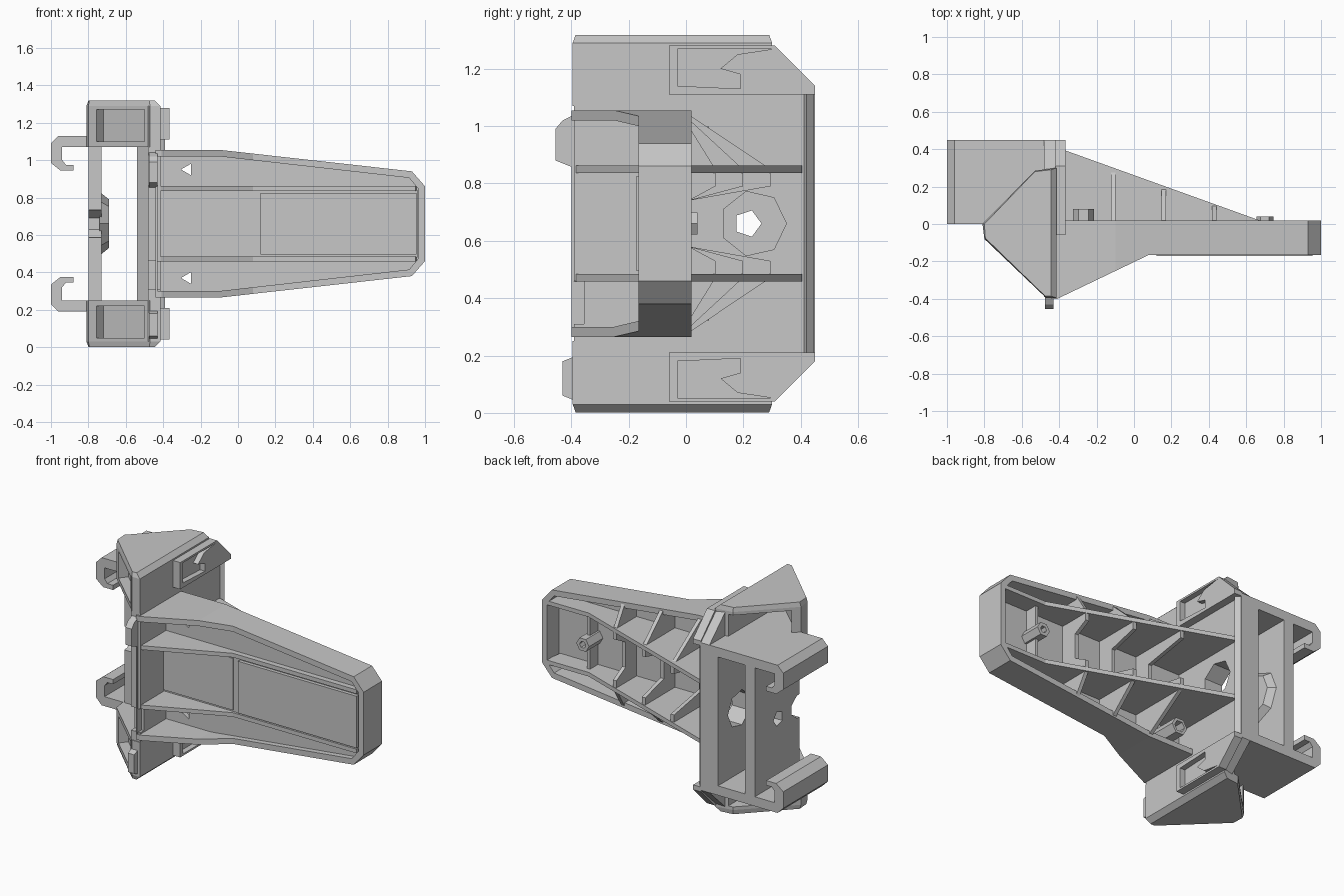
import bpy, bmesh, math

if "Cube" in bpy.data.objects:
    bpy.data.objects.remove(bpy.data.objects["Cube"])

GREY = (0.57, 0.57, 0.57, 1)
mat = bpy.data.materials.new("light grey")
mat.use_nodes = True
mat.diffuse_color = GREY
mat.node_tree.nodes["Principled BSDF"].inputs["Base Color"].default_value = GREY

MID = 0.66  # mirror height


def place(axis, p, d):
    """Point p of a profile lifted to depth d along the axis."""
    return {"x": (d, p[0], p[1]), "y": (p[0], d, p[1]), "z": (p[0], p[1], d)}[axis]


def prism(name, axis, pts, a, b, flip=False, end=None):
    """Extrude a profile from a to b; end is an optional second profile."""
    bm = bmesh.new()
    lo = [bm.verts.new(place(axis, p, a)) for p in pts]
    hi = [bm.verts.new(place(axis, p, b)) for p in (end or pts)]
    bm.faces.new(lo)
    bm.faces.new(hi)
    n = len(pts)
    for i in range(n):
        j = (i + 1) % n
        bm.faces.new((lo[i], lo[j], hi[j], hi[i]))
    return finish(name, bm, flip)


def ring(name, axis, outer, inner, a, b, flip=False):
    """Extrude the band between two matching loops."""
    bm = bmesh.new()
    loops = [[bm.verts.new(place(axis, p, d)) for p in pts]
             for pts, d in ((outer, a), (outer, b), (inner, b), (inner, a))]
    n = len(outer)
    for k in range(4):
        for i in range(n):
            j = (i + 1) % n
            p, q = loops[k], loops[(k + 1) % 4]
            bm.faces.new((p[i], p[j], q[j], q[i]))
    return finish(name, bm, flip)


def finish(name, bm, flip):
    if flip:
        for v in bm.verts:
            v.co.z = 2 * MID - v.co.z
    bmesh.ops.recalc_face_normals(bm, faces=bm.faces)
    me = bpy.data.meshes.new(name)
    bm.to_mesh(me)
    bm.free()
    me.materials.append(mat)
    ob = bpy.data.objects.new(name, me)
    bpy.context.collection.objects.link(ob)
    return ob


def box(name, x, y, z, flip=False):
    pts = [(x[0], y[0]), (x[1], y[0]), (x[1], y[1]), (x[0], y[1])]
    return prism(name, "z", pts, z[0], z[1], flip)


def circle(u, v, r, n, turn=0.0):
    return [(u + r * math.cos(turn + math.tau * i / n),
             v + r * math.sin(turn + math.tau * i / n)) for i in range(n)]


def cut(ob, cutter):
    mod = ob.modifiers.new("cut", "BOOLEAN")
    mod.object, mod.operation, mod.solver = cutter, "DIFFERENCE", "EXACT"
    bpy.context.view_layer.objects.active = ob
    bpy.ops.object.modifier_apply(modifier=mod.name)
    bpy.data.objects.remove(cutter)


def mirrored(half):
    return half + [(u, 2 * MID - v) for u, v in reversed(half)]


# Arm: rim with flared front, recessed web, raised centre panels
outer = mirrored([(-.44, 1.055), (-.1, 1.055), (.93, .94), (1, .86)])
inner = mirrored([(-.43, 1.02), (-.1, 1.02), (.915, .905), (.965, .845)])
rim = ring("arm_rim", "y", outer, inner, -.4, .02)
cut(rim, prism("rim_cutter", "z",
               [(-.41, -.4), (.08, -.165), (1.1, -.165), (1.1, -.5), (-.5, -.5), (-.5, -.4)], 0, 1.4))
web = prism("arm_web", "y", inner, -.13, -.1)
for flip in (False, True):
    cut(web, prism("web_cutter", "y", circle(-.27, .95, .035, 3, math.pi), -.3, .2, flip))
box("centre_panel", (-.43, .96), (-.15, -.1), (.48, .84))
box("outer_panel", (.12, .955), (-.172, -.15), (.495, .825))
box("inner_panel", (-.42, .075), (-.158, -.15), (.495, .825))

# Long ribs, outer gussets and hollow posts on the arm
gussets = [(x, .255 - .355 * x) for x in (-.11, .16, .43)]
for flip in (False, True):
    prism("long_rib", "z",
          [(-.43, -.39), (.08, -.165), (.95, -.165), (.97, .02), (.67, .02), (-.4, .405), (-.43, .405)],
          .836, .862, flip)
    for x, h in gussets:
        edge = 1.045 - .117 * max(x + .1, .1)
        prism("outer_gusset", "x", [(-.12, .85), (h, .85), (.02, edge), (-.12, edge)],
              x - .012, x + .012, flip)
    ring("hollow_post", "y", circle(-.27, .95, .055, 6), circle(-.27, .95, .036, 6), -.12, .08, flip)

# Dipped gussets between the ribs, post and crossbar near the tip
for x, h in gussets:
    prism("inner_gusset", "x",
          mirrored([(-.12, .85), (h, .85), (h, .79), (.01, .74)]), x - .012, x + .012)
ring("tip_post", "y", circle(.7, MID, .045, 6), circle(.7, MID, .022, 6), -.12, .04)
for flip in (False, True):
    box("tip_crossbar", (.69, .71), (-.12, -.02), (.69, .84), flip)

# Hub side wall carrying the arm, with a large hexagonal opening
side = prism("hub_side_wall", "x",
             mirrored([(-.39, 1.29), (.28, 1.29), (.45, 1.13)]), -.48, -.415)
lining = prism("hub_wall_lining", "z",
               [(-.48, .05), (-.54, .12), (-.54, .45), (-.48, .45)], .2, 1.12)
for ob in (side, lining):
    cut(ob, prism("hex_cutter", "x", circle(.235, MID, .115, 7), -.7, -.3))
cut(side, box("edge_cutter", (-.6, -.3), (-.5, -.355), (.31, .46)))
prism("wall_edge_strip", "z", [(-.42, .41), (-.39, .42), (-.42, .45)], .21, 1.11)

# Hub far wall with boss, bore and notch
far = box("hub_far_wall", (-.8, -.73), (0, .45), (.22, 1.1))
boss = prism("far_wall_boss", "x", circle(.22, MID, .17, 8), -.74, -.69,
             end=circle(.22, MID, .13, 8))
for ob in (far, boss):
    cut(ob, prism("bore_cutter", "x", circle(.215, MID, .048, 5), -1, -.5))
cut(far, prism("notch_cutter", "x",
               [(-.1, .57), (-.1, .75), (.03, .73), (.08, .69), (.08, .63), (.03, .59)], -1, -.5))

cap_plan = [(-.81, 0), (-.8, -.08), (-.47, -.395), (-.415, -.395), (-.415, .3), (-.53, .285)]
crown_plan = [(-.8, 0), (-.795, -.075), (-.475, -.385), (-.445, -.385), (-.445, .29), (-.53, .28)]
front_pocket = [(-.72, -.074), (-.82, -.2), (-.56, -.44), (-.459, -.318)]
back_pocket = [(-.77, 0), (-.5, -.252), (-.5, .4), (-.77, .4)]
hook_profile = [(-.79, 1.07), (-.79, 1.13), (-.96, 1.13), (-1, 1.09), (-1, .985), (-.95, .945),
                (-.88, .945), (-.88, .975), (-.92, .975), (-.94, 1.0), (-.94, 1.07)]
flange_profile = [(-.06, 1.11), (.45, 1.11), (.45, 1.14), (.31, 1.28), (-.06, 1.28)]
flange_recess = [(-.03, 1.14), (.19, 1.13), (.19, 1.18), (.12, 1.2), (.18, 1.25), (.3, 1.268), (-.03, 1.268)]
for flip in (False, True):
    # Bridge, hook and hollow wedge shaped end cap
    box("hub_bridge", (-.8, -.42), (0, .45), (1.07, 1.13), flip)
    prism("hook", "y", hook_profile, 0, .45, flip)
    cap = prism("end_cap", "z", cap_plan, 1.07, 1.29, flip)
    cut(cap, prism("front_pocket_cutter", "z", front_pocket, 1.1, 1.27, flip))
    cut(cap, prism("back_pocket_cutter", "z", back_pocket, 1.13, 1.27, flip))
    prism("cap_crown", "z", cap_plan, 1.29, 1.318, flip, end=crown_plan)
    # Chamfered side flange with a recess
    flange = prism("side_flange", "x", flange_profile, -.42, -.365, flip)
    cut(flange, prism("flange_cutter", "x", flange_recess, -.4, -.3, flip))

# Small locating tabs on the front edge
prism("upper_tab", "x", [(-.38, .85), (-.38, 1.045), (-.43, 1.02), (-.455, .99), (-.455, .88)], -.475, -.43)
prism("lower_tab", "x", [(-.38, .04), (-.38, .2), (-.43, .18), (-.43, .06)], -.475, -.43)
